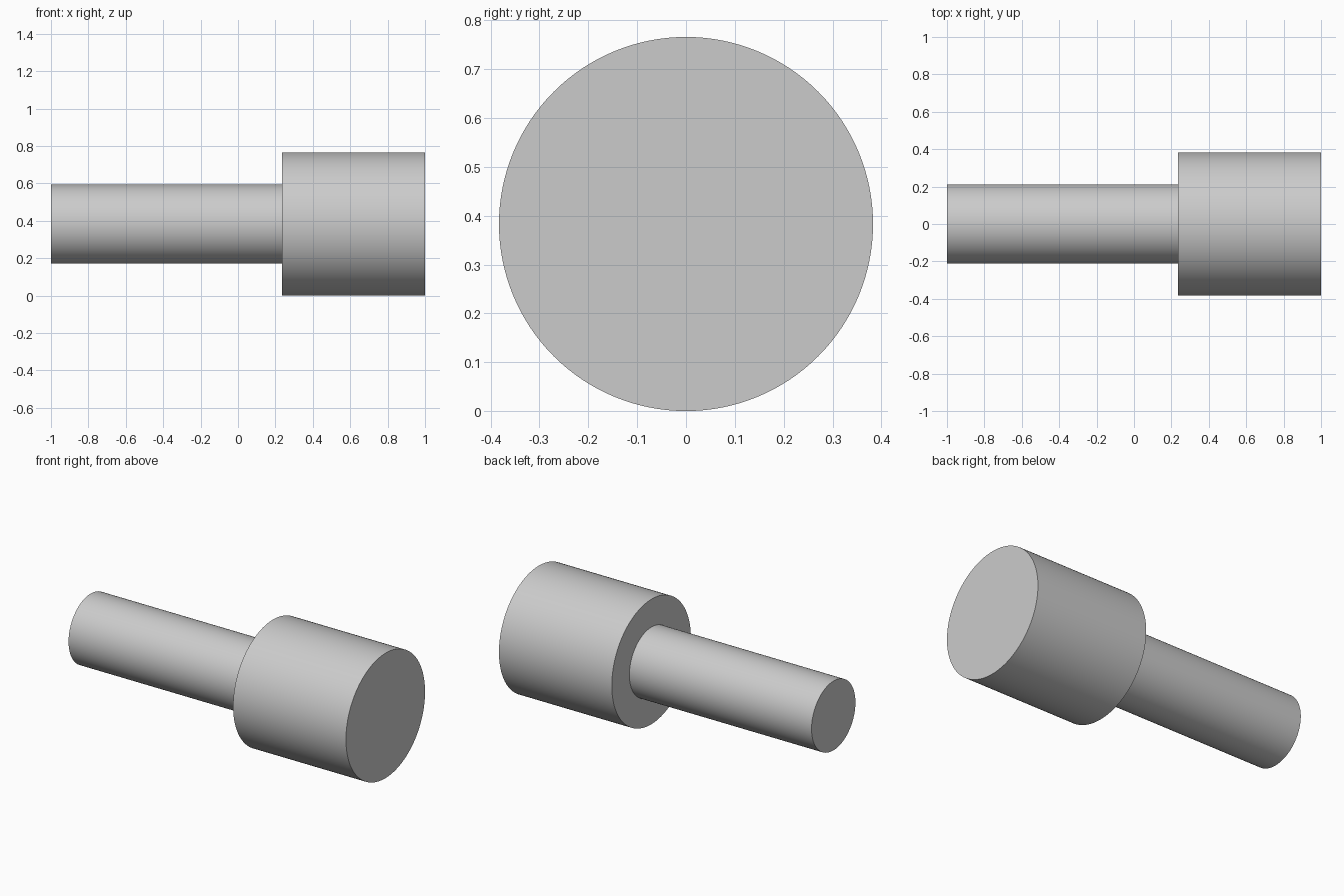
import bpy, bmesh
from math import radians
from mathutils import Matrix

if "Cube" in bpy.data.objects:
    bpy.data.objects.remove(bpy.data.objects["Cube"])

HEAD_R, SHAFT_R, STEP_X = 0.383, 0.2125, 0.235

# Stepped half-profile (x along the axis, z as radius), spun around x
profile = [(-1, 0), (-1, SHAFT_R), (STEP_X, SHAFT_R), (STEP_X, HEAD_R), (1, HEAD_R), (1, 0)]
bm = bmesh.new()
verts = [bm.verts.new((x, 0, r)) for x, r in profile]
edges = [bm.edges.new(pair) for pair in zip(verts, verts[1:])]
bmesh.ops.spin(bm, geom=verts + edges, cent=(0, 0, 0), axis=(1, 0, 0),
               angle=radians(360), steps=128, use_duplicate=False)
bmesh.ops.remove_doubles(bm, verts=bm.verts, dist=1e-4)
bmesh.ops.recalc_face_normals(bm, faces=bm.faces)
bmesh.ops.transform(bm, matrix=Matrix.Translation((0, 0, HEAD_R)), verts=bm.verts)

# Solid pin with a thick head
mesh = bpy.data.meshes.new("headed_pin")
bm.to_mesh(mesh)
bm.free()
pin = bpy.data.objects.new("headed_pin", mesh)
bpy.context.collection.objects.link(pin)
bpy.context.view_layer.objects.active = pin
pin.select_set(True)
bpy.ops.object.shade_smooth_by_angle(angle=radians(30))
